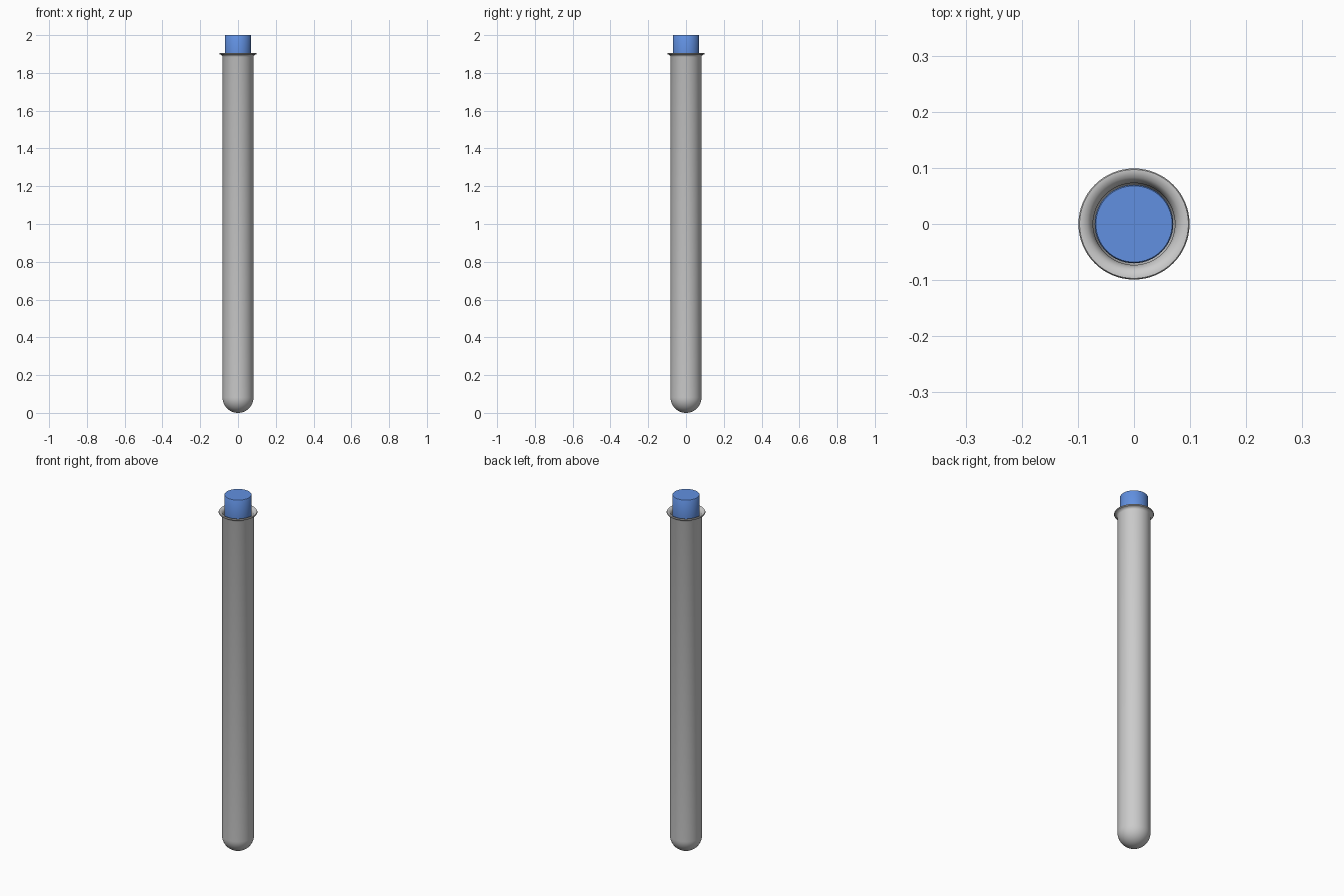
import bpy, bmesh, math

if "Cube" in bpy.data.objects:
    bpy.data.objects.remove(bpy.data.objects["Cube"])

SEGMENTS = 64


def material(name, rgb):
    m = bpy.data.materials.new(name)
    m.diffuse_color = (*rgb, 1)
    m.use_nodes = True
    m.node_tree.nodes["Principled BSDF"].inputs["Base Color"].default_value = m.diffuse_color
    return m


def lathe(name, profile, mat):
    """Revolve (radius, z) points around z; radius 0 makes a pole."""
    bm = bmesh.new()
    pts = [bm.verts.new((r, 0, z)) for r, z in profile]
    edges = [bm.edges.new(pair) for pair in zip(pts, pts[1:])]
    bmesh.ops.spin(bm, geom=pts + edges, cent=(0, 0, 0), axis=(0, 0, 1),
                   angle=math.tau, steps=SEGMENTS, use_merge=True)
    bmesh.ops.remove_doubles(bm, verts=bm.verts, dist=1e-5)
    bmesh.ops.recalc_face_normals(bm, faces=bm.faces)
    mesh = bpy.data.meshes.new(name)
    bm.to_mesh(mesh)
    bm.free()
    mesh.materials.append(mat)
    ob = bpy.data.objects.new(name, mesh)
    bpy.context.collection.objects.link(ob)
    bpy.ops.object.select_all(action='DESELECT')
    ob.select_set(True)
    bpy.context.view_layer.objects.active = ob
    bpy.ops.object.shade_smooth_by_angle(angle=math.radians(40))
    return ob


def dome(radius, centre_z, steps=14):
    """Quarter circle from the bottom pole up to the side wall."""
    return [(radius * math.sin(a), centre_z - radius * math.cos(a))
            for a in (math.pi / 2 * i / steps for i in range(steps + 1))]


glass = material("grey glass", (0.6, 0.6, 0.6))
blue = material("blue stopper", (0.12, 0.28, 0.75))

# Hollow tube: round bottom, straight wall, flared lip, inner wall
R, INNER = 0.082, 0.073
outer = dome(R, R) + [(R, 1.885), (0.085, 1.892), (0.091, 1.896)]
lip = [(0.097, 1.898), (0.099, 1.902), (0.097, 1.906), (0.092, 1.906)]
inner = [(0.083, 1.902), (0.077, 1.895), (INNER, 1.88)] + dome(INNER, R)[::-1]
lathe("tube", outer + lip + inner, glass)

# Stopper pushed into the mouth, with a softened top edge
lathe("stopper", [(0, 1.8), (0.068, 1.8), (0.07, 1.9), (0.07, 1.997),
                  (0.068, 2.0), (0, 2.0)], blue)
